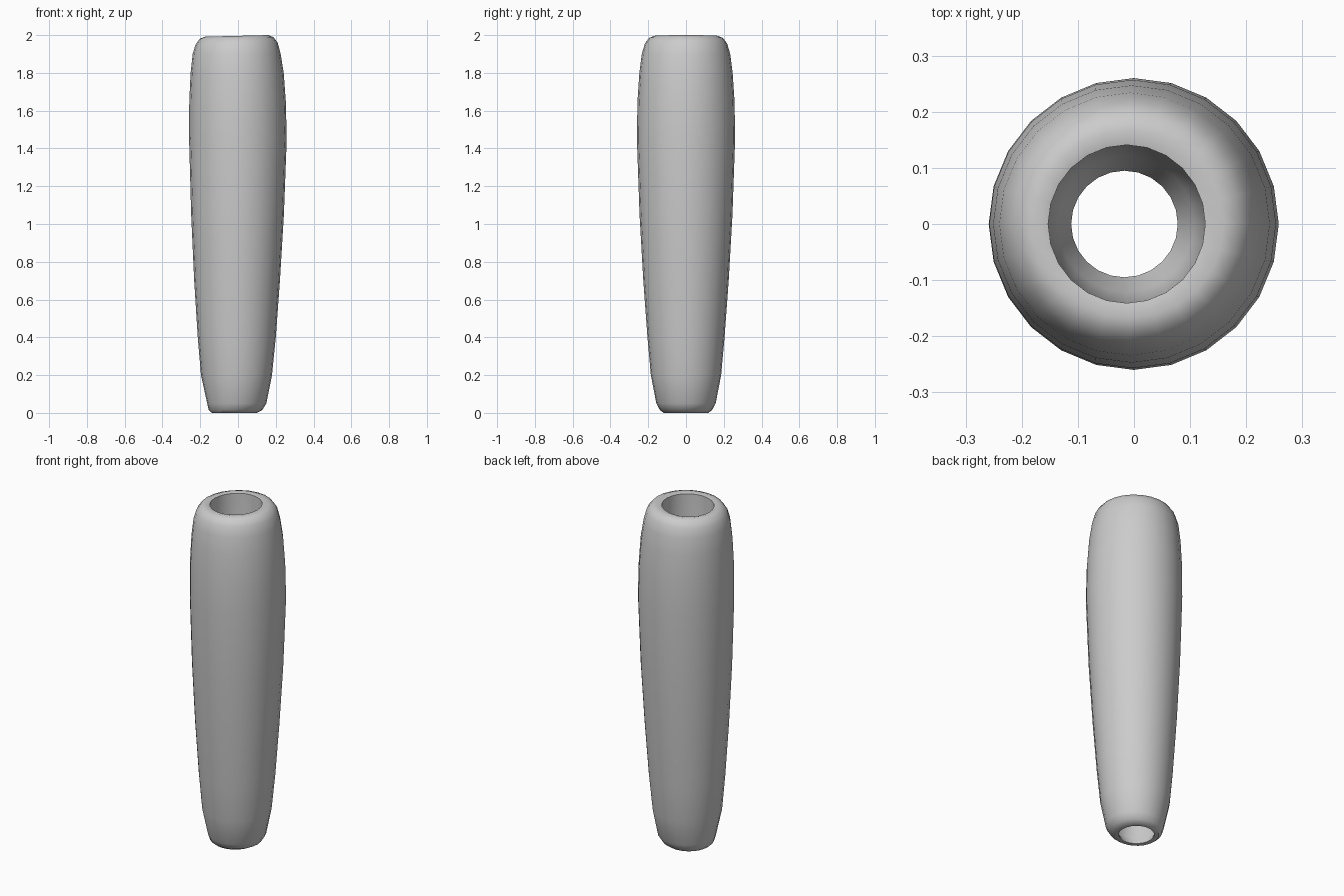
import bpy
import bmesh
from math import cos, sin, tau

SIDES = 24

cube = bpy.data.objects.get("Cube")
if cube:
    bpy.data.objects.remove(cube)

grey = bpy.data.materials.new("plain grey")
grey.use_nodes = True
colour = (0.6, 0.6, 0.6, 1)
grey.diffuse_color = colour
grey.node_tree.nodes["Principled BSDF"].inputs["Base Color"].default_value = colour

# Rings running up the outside, over the top rim and down the bore:
# height, left extent at -x, right extent at +x, half depth
RINGS = [
    (0.00, -0.138, 0.100, 0.118),
    (0.015, -0.155, 0.128, 0.138),
    (0.05, -0.163, 0.150, 0.157),
    (0.20, -0.196, 0.180, 0.186),
    (0.40, -0.213, 0.200, 0.204),
    (0.70, -0.232, 0.222, 0.226),
    (1.05, -0.248, 0.243, 0.246),
    (1.45, -0.259, 0.258, 0.260),
    (1.65, -0.258, 0.253, 0.257),
    (1.80, -0.251, 0.242, 0.247),
    (1.90, -0.240, 0.226, 0.234),
    (1.955, -0.225, 0.210, 0.218),
    (1.985, -0.203, 0.187, 0.196),
    (1.996, -0.175, 0.160, 0.168),
    (1.99, -0.153, 0.127, 0.141),
    (0.05, -0.136, 0.107, 0.121),
    (0.01, -0.112, 0.078, 0.095),
    (0.00, -0.112, 0.078, 0.095),
]


def add_ring(bm, z, left, right, depth):
    """One ellipse; the top slopes gently down towards the left."""
    centre, radius = (left + right) / 2, (right - left) / 2
    verts = []
    for i in range(SIDES):
        angle = tau * i / SIDES
        x = centre + radius * cos(angle)
        tilt = 0.025 * x if z > 1.95 else 0
        verts.append(bm.verts.new((x, depth * sin(angle), z + tilt)))
    return verts


# Hollow tapered grip, closed from the bore back to the outer foot
bm = bmesh.new()
rings = [add_ring(bm, *row) for row in RINGS]
for lower, upper in zip(rings, rings[1:] + rings[:1]):
    for i in range(SIDES):
        j = (i + 1) % SIDES
        bm.faces.new((lower[i], lower[j], upper[j], upper[i]))
bmesh.ops.recalc_face_normals(bm, faces=bm.faces)

mesh = bpy.data.meshes.new("hollow_grip")
bm.to_mesh(mesh)
bm.free()
mesh.materials.append(grey)
grip = bpy.data.objects.new("hollow_grip", mesh)
bpy.context.collection.objects.link(grip)

# Smooth body with crisp bore edges
bpy.ops.object.select_all(action="DESELECT")
grip.select_set(True)
bpy.context.view_layer.objects.active = grip
bpy.ops.object.shade_smooth_by_angle(angle=0.7)
